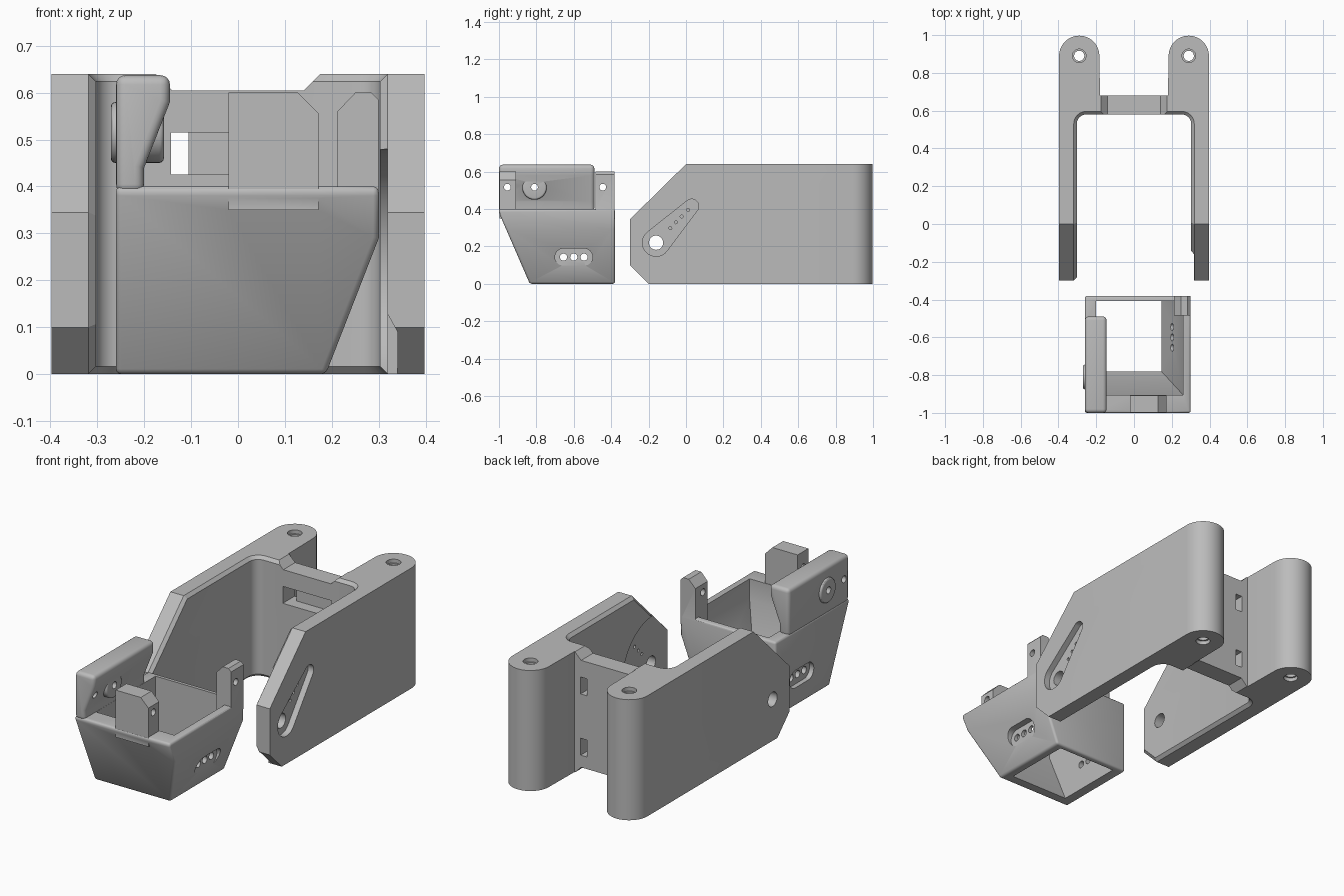
import bpy, bmesh
from math import pi, cos, sin, acos, atan2, hypot, radians

if "Cube" in bpy.data.objects:
    bpy.data.objects.remove(bpy.data.objects["Cube"])

grey = bpy.data.materials.new("plain grey")
grey.use_nodes = True
grey.diffuse_color = (0.5, 0.5, 0.5, 1)
grey.node_tree.nodes["Principled BSDF"].inputs["Base Color"].default_value = (0.5, 0.5, 0.5, 1)


def prism(name, pts, axis, lo, hi):
    """Extrude a 2D outline along an axis."""
    place = {"x": lambda p, t: (t, p[0], p[1]),
             "y": lambda p, t: (p[0], t, p[1]),
             "z": lambda p, t: (p[0], p[1], t)}[axis]
    bm = bmesh.new()
    rings = [[bm.verts.new(place(p, t)) for p in pts] for t in (lo, hi)]
    bm.faces.new(rings[0])
    bm.faces.new(rings[1])
    for i in range(len(pts)):
        j = (i + 1) % len(pts)
        bm.faces.new((rings[0][i], rings[0][j], rings[1][j], rings[1][i]))
    bmesh.ops.recalc_face_normals(bm, faces=bm.faces)
    mesh = bpy.data.meshes.new(name)
    bm.to_mesh(mesh)
    bm.free()
    mesh.materials.append(grey)
    ob = bpy.data.objects.new(name, mesh)
    bpy.context.collection.objects.link(ob)
    return ob


def arc(c, r, a, b, n=16):
    return [(c[0] + r * cos(a + (b - a) * i / n), c[1] + r * sin(a + (b - a) * i / n))
            for i in range(n + 1)]


def circle(c, r):
    return arc(c, r, 0, 2 * pi, 32)[:-1]


def capsule(c1, r1, c2, r2):
    """Outline around two round ends."""
    dy, dz = c2[0] - c1[0], c2[1] - c1[1]
    a, b = atan2(dz, dy), acos((r1 - r2) / hypot(dy, dz))
    return arc(c2, r2, a - b, a + b) + arc(c1, r1, a + b, a - b + 2 * pi)


def apply(ob, kind, **settings):
    mod = ob.modifiers.new(kind, kind)
    for key, value in settings.items():
        setattr(mod, key, value)
    bpy.context.view_layer.objects.active = ob
    bpy.ops.object.modifier_apply(modifier=mod.name)


def combine(ob, other, op="DIFFERENCE"):
    apply(ob, "BOOLEAN", object=other, operation=op, solver="EXACT")
    bpy.data.objects.remove(other)


def cut(ob, pts, axis, lo, hi):
    combine(ob, prism("cutter", pts, axis, lo, hi))


def round_edges(ob, width, segments=3):
    apply(ob, "BEVEL", width=width, segments=segments, limit_method="ANGLE", angle_limit=radians(25))


def rect(a, b, c, d):
    return [(a, c), (b, c), (b, d), (a, d)]


# Forked arm: U-shaped footprint with two round lobes
OUT, INN, LOBE, TOP = 0.397, 0.303, 0.29, 0.64
half = ([(0.18, 0.68)] + arc((LOBE, 0.89), OUT - LOBE, pi, 0)
        + [(OUT, -0.3), (INN, -0.3)] + arc((INN - 0.05, 0.53), 0.05, 0, pi / 2, 6))
fork = prism("forked_arm", half + [(-x, y) for x, y in reversed(half)], "z", 0, TOP)
side = [(-0.2, -0.1), (-0.2, 0), (-0.3, 0.1), (-0.3, 0.345), (0, TOP), (0, 0.8), (1.2, 0.8), (1.2, -0.1)]
combine(fork, prism("side_profile", side, "x", -1, 1), "INTERSECT")

# Chamfer the inner rim of the fork
bm = bmesh.new()
bm.from_mesh(fork.data)
rim = []
for e in bm.edges:
    a, b = (v.co for v in e.verts)
    inner = all(abs(p.x) < INN + 0.001 and p.y < 0.581 for p in (a, b))
    upright = (a - b).xy.length < 0.001 and a.y > 0
    if inner and not upright and e.calc_face_angle(0) > 0.5:
        rim.append(e)
bmesh.ops.bevel(bm, geom=rim, offset=0.016, offset_type="OFFSET", segments=1, affect="EDGES")
bm.to_mesh(fork.data)
bm.free()

# Lowered crossbar edges, strap pockets and hinge pin holes
for flip in (1, -1):
    bar = [(-0.14, 0.284), (0.14, 0.284), (0.176, 0.32), (0.176, 0.4), (-0.176, 0.4), (-0.176, 0.32)]
    cut(fork, [(x, 0.32 + flip * z) for x, z in bar], "y", 0.5, 0.8)
    cut(fork, circle((flip * LOBE, 0.89), 0.027), "z", -0.1, 0.8)
    for z in (0, TOP):
        cut(fork, circle((flip * LOBE, 0.89), 0.036), "z", z - 0.02, z + 0.02)
strap = [(-0.143, 0.5), (0.143, 0.5), (0.143, 0.75), (0.105, 0.75),
         (0.105, 0.64), (-0.105, 0.64), (-0.105, 0.75), (-0.143, 0.75)]
for z in (0.1, 0.425):
    cut(fork, strap, "z", z, z + 0.09)

# Pivot holes, round inner recess and outer lever pocket
pivot, tip = (-0.16, 0.22), (0.03, 0.415)
cut(fork, circle(pivot, 0.26), "x", 0.2, 0.318)
cut(fork, [(0.29, 0.18), (0.34, 0.09), (0.34, -0.1), (0.2, -0.1), (0.2, 0.18)], "y", -0.4, -0.2)
cut(fork, capsule(pivot, 0.073, tip, 0.038), "x", 0.365, 0.5)
cut(fork, circle(pivot, 0.038), "x", -0.5, 0.5)
for t in (0.4, 0.56, 0.72, 0.9):
    spot = [p + (q - p) * t for p, q in zip(pivot, tip)]
    cut(fork, circle(spot, 0.008), "x", 0.2, 0.5)

# Open cup with a sloping front and a sloping left side
cup = prism("cup", [(-0.26, 0), (0.187, 0), (0.3, 0.29), (0.3, 0.4), (-0.26, 0.4)], "y", -1.2, -0.38)
shell = [(-0.835, -0.1), (-0.835, 0), (-1, 0.38), (-1, 0.5), (-0.2, 0.5), (-0.2, -0.1)]
combine(cup, prism("cup_side", shell, "x", -0.5, 0.5), "INTERSECT")
round_edges(cup, 0.012)
hollow = prism("hollow", [(-0.2, -0.1), (0.145, -0.1), (0.145, 0), (0.26, 0.29), (0.26, 0.7), (-0.2, 0.7)],
               "y", -1.2, -0.407)
inside = [(-0.78, -0.2), (-0.78, 0), (-0.905, 0.29), (-0.905, 0.8), (-0.2, 0.8), (-0.2, -0.2)]
combine(hollow, prism("hollow_side", inside, "x", -0.5, 0.5), "INTERSECT")
combine(cup, hollow)

# Raised cheek with a boss on each face
cheek = prism("cheek", [(-0.26, 0.385), (-0.2, 0.385), (-0.2, 0.44), (-0.145, 0.58), (-0.145, 0.637), (-0.26, 0.637)],
              "y", -1, -0.49)
round_edges(cheek, 0.02, 4)
boss = prism("boss", circle((-0.81, 0.515), 0.065), "x", -0.271, -0.158)
round_edges(boss, 0.01)
combine(cheek, boss, "UNION")
combine(cup, cheek, "UNION")

# Front and rear pin tabs
front = [(-0.02, 0.35), (0.172, 0.35), (0.172, 0.555), (0.128, 0.6), (-0.02, 0.6)]
rear = [(0.212, 0.35), (0.299, 0.35), (0.299, 0.585), (0.284, 0.6), (0.25, 0.6), (0.212, 0.56)]
combine(cup, prism("front_tab", front, "y", -0.998, -0.908), "UNION")
combine(cup, prism("rear_tab", rear, "y", -0.485, -0.381), "UNION")
for y in (-0.955, -0.81, -0.445):
    cut(cup, circle((y, 0.517), 0.018), "x", -0.5, 0.5)

# Side slots with three holes each
slot = capsule((-0.655, 0.143), 0.046, (-0.545, 0.143), 0.046)
cut(cup, slot, "x", 0.225, 0.5)
cut(cup, slot, "x", -0.5, -0.235)
for y in (-0.655, -0.6, -0.545):
    cut(cup, circle((y, 0.143), 0.019), "x", -0.5, 0.5)

# Shading
for ob in (fork, cup):
    bpy.ops.object.select_all(action="DESELECT")
    ob.select_set(True)
    bpy.context.view_layer.objects.active = ob
    bpy.ops.object.shade_smooth_by_angle(angle=radians(30))
